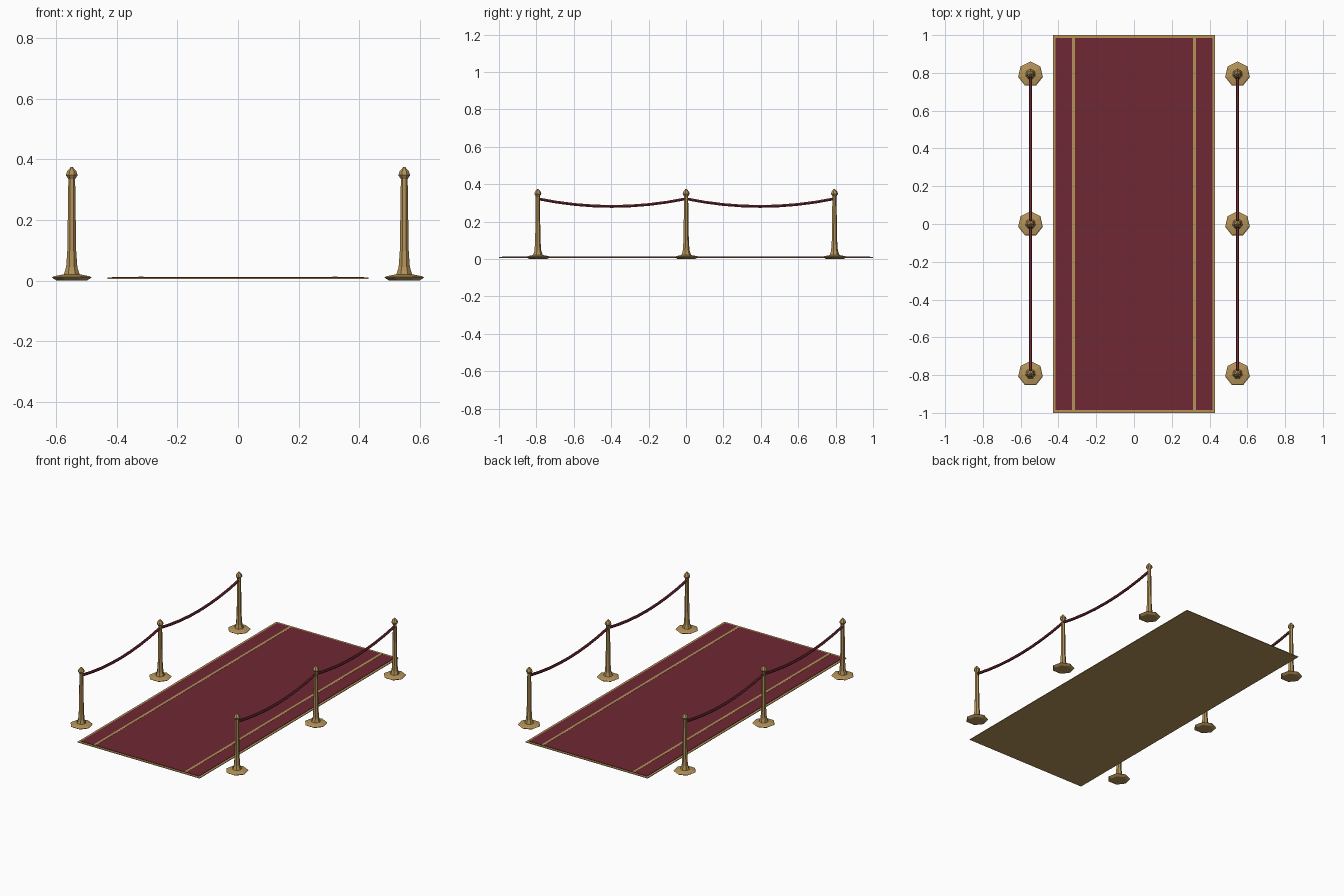
import bpy, bmesh, math
from mathutils import Vector

if "Cube" in bpy.data.objects:
    bpy.data.objects.remove(bpy.data.objects["Cube"])


def material(name, color):
    m = bpy.data.materials.new(name)
    m.diffuse_color = (*color, 1)
    m.use_nodes = True
    m.node_tree.nodes["Principled BSDF"].inputs["Base Color"].default_value = m.diffuse_color
    return m


GOLD = material("brass", (0.46, 0.29, 0.10))
RED = material("red_cloth", (0.16, 0.022, 0.033))


def finish(bm, name, mat):
    bmesh.ops.recalc_face_normals(bm, faces=bm.faces)
    me = bpy.data.meshes.new(name)
    bm.to_mesh(me)
    bm.free()
    me.materials.append(mat)
    ob = bpy.data.objects.new(name, me)
    bpy.context.collection.objects.link(ob)
    return ob


def box(name, x, y, z0, z1, w, d, mat):
    bm = bmesh.new()
    bmesh.ops.create_cube(bm, size=1)
    for v in bm.verts:
        v.co = Vector((x + v.co.x * w, y + v.co.y * d, (z0 + z1) / 2 + v.co.z * (z1 - z0)))
    return finish(bm, name, mat)


def skin(bm, rings):
    # Join successive rings of vertices with quads and cap both ends
    n = len(rings[0])
    for a, b in zip(rings, rings[1:]):
        for i in range(n):
            j = (i + 1) % n
            bm.faces.new((a[i], a[j], b[j], b[i]))
    bm.faces.new(rings[0])
    bm.faces.new(rings[-1])


def lathe(name, x, y, profile, sides, mat):
    bm = bmesh.new()
    rings = []
    for r, z in profile:
        angles = [math.pi / 2 + 2 * math.pi * i / sides for i in range(sides)]
        rings.append([bm.verts.new((x + r * math.cos(a), y + r * math.sin(a), z)) for a in angles])
    skin(bm, rings)
    return finish(bm, name, mat)


def rope(name, x, y0, y1, z_end, sag, radius, mat, steps=8, sides=6):
    bm = bmesh.new()
    rings = []
    for s in range(steps + 1):
        t = s / steps
        y = y0 + (y1 - y0) * t
        z = z_end - sag * 4 * t * (1 - t)
        ring = []
        for i in range(sides):
            a = 2 * math.pi * i / sides
            ring.append(bm.verts.new((x + radius * math.cos(a), y, z + radius * math.sin(a))))
        rings.append(ring)
    skin(bm, rings)
    return finish(bm, name, mat)


# Carpet: gold backing forms the border, red pile inset on top, two gold stripes
box("carpet_backing", 0, 0, 0.006, 0.010, 0.86, 2.0, GOLD)
box("carpet_pile", 0, 0, 0.008, 0.0125, 0.83, 1.97, RED)
for side in (-1, 1):
    box("carpet_stripe", side * 0.32, 0, 0.011, 0.0135, 0.016, 1.97, GOLD)

# Posts: foot disc, flared shaft and pointed finial in one turned profile
POST = [(0.050, 0.0), (0.067, 0.010), (0.060, 0.015), (0.027, 0.021), (0.019, 0.045),
        (0.015, 0.10), (0.0115, 0.335), (0.020, 0.348), (0.016, 0.360), (0.003, 0.375)]
POST_Y = (-0.793, 0.0, 0.793)
for side in (-1, 1):
    for y in POST_Y:
        lathe("post", side * 0.548, y, POST, 7, GOLD)
    # Ropes sagging between neighbouring posts
    for y0, y1 in zip(POST_Y, POST_Y[1:]):
        rope("rope", side * 0.548, y0, y1, 0.322, 0.041, 0.0085, RED)
